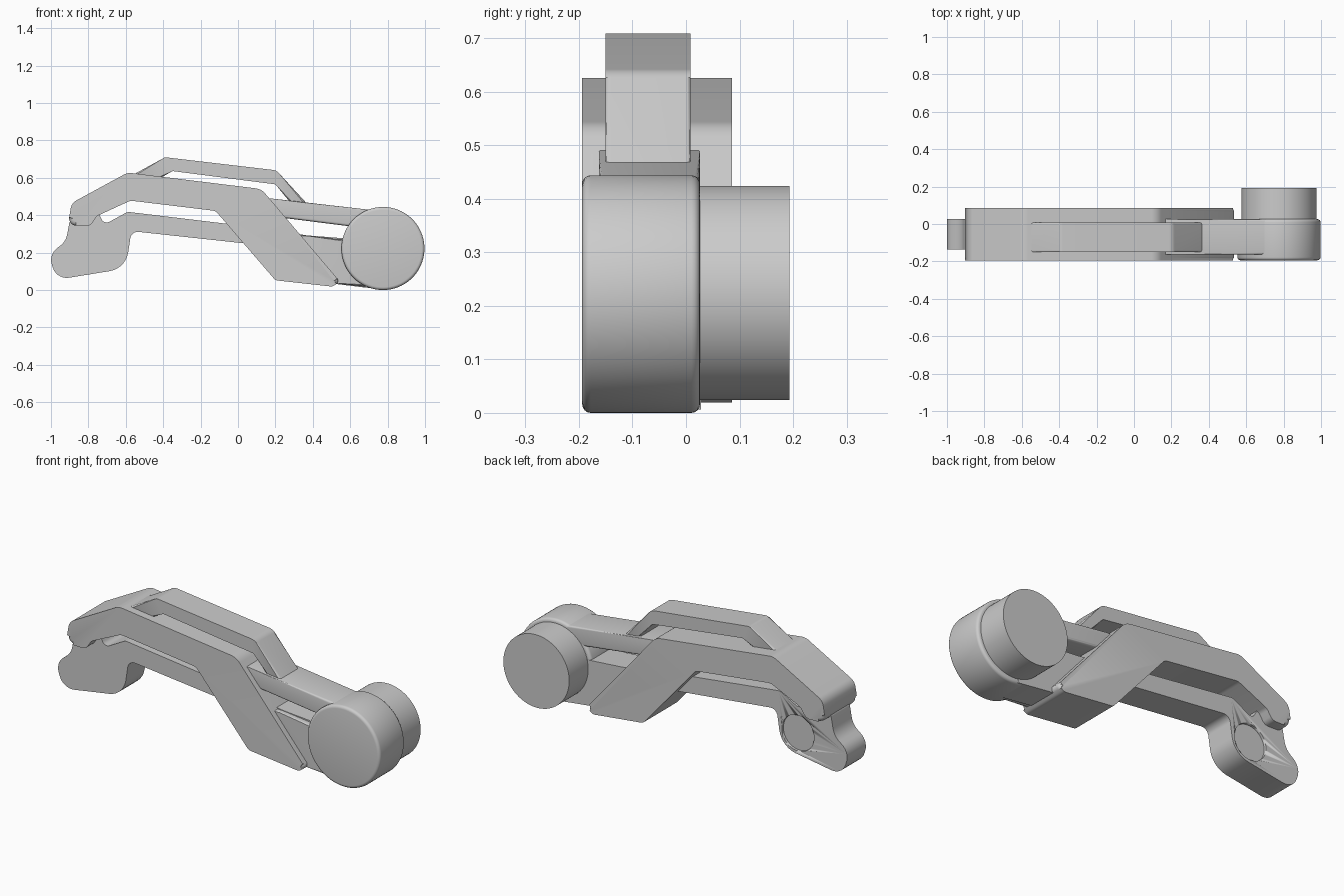
import bpy, bmesh
from math import radians, tan, pi
from mathutils import Vector, Matrix

if "Cube" in bpy.data.objects:
    bpy.data.objects.remove(bpy.data.objects["Cube"])


def rounded(points, steps=7):
    """Outline from (x, z, corner radius) triples, with true fillets."""
    out = []
    n = len(points)
    for i, (x, z, r) in enumerate(points):
        p = Vector((x, z))
        if r == 0:
            out.append(p)
            continue
        a = Vector(points[i - 1][:2]) - p
        b = Vector(points[(i + 1) % n][:2]) - p
        ang = a.angle(b)
        d = min(r / tan(ang / 2), a.length * 0.48, b.length * 0.48)
        s, e = p + a.normalized() * d, p + b.normalized() * d
        c = p + (a.normalized() + b.normalized()).normalized() * (d * tan(ang / 2) / (pow(1 + tan(ang / 2) ** 2, -0.5) * tan(ang / 2)))
        # arc between tangent points around the fillet centre
        u, v = s - c, e - c
        sweep = u.angle_signed(v)
        for k in range(steps + 1):
            out.append(c + Matrix.Rotation(-sweep * k / steps, 2) @ u)
    return out


def finish(name, bm, y0, y1, bevel):
    """Round the rims on both side faces, then smooth-shade."""
    if bevel:
        rims = [e for e in bm.edges
                if abs(e.verts[0].co.y - e.verts[1].co.y) < 1e-5]
        bmesh.ops.bevel(bm, geom=rims, offset=bevel, segments=4, profile=0.5,
                        affect='EDGES', clamp_overlap=True)
    bmesh.ops.recalc_face_normals(bm, faces=bm.faces)
    me = bpy.data.meshes.new(name)
    bm.to_mesh(me)
    bm.free()
    ob = bpy.data.objects.new(name, me)
    bpy.context.collection.objects.link(ob)
    bpy.ops.object.select_all(action='DESELECT')
    ob.select_set(True)
    bpy.context.view_layer.objects.active = ob
    bpy.ops.object.shade_smooth_by_angle(angle=radians(30))
    return ob


def plate(name, points, y0, y1, bevel=0.0):
    bm = bmesh.new()
    outline = rounded(points)
    front = [bm.verts.new((p.x, y0, p.y)) for p in outline]
    back = [bm.verts.new((p.x, y1, p.y)) for p in outline]
    bm.faces.new(front)
    bm.faces.new(back[::-1])
    n = len(outline)
    for i in range(n):
        j = (i + 1) % n
        bm.faces.new((front[i], back[i], back[j], front[j]))
    return finish(name, bm, y0, y1, bevel)


def drum(name, x, z, r, y0, y1, bevel=0.0):
    bm = bmesh.new()
    bmesh.ops.create_cone(bm, cap_ends=True, segments=80, radius1=r, radius2=r,
                          depth=y1 - y0,
                          matrix=Matrix.Translation((x, (y0 + y1) / 2, z))
                          @ Matrix.Rotation(pi / 2, 4, 'X'))
    return finish(name, bm, y0, y1, bevel)


# Lower arm with the hooked jaw at its left end
arm = plate("hook_arm", [
    (-0.90, 0.37, 0.02), (-0.92, 0.26, 0.10), (-1.012, 0.19, 0.09),
    (-0.97, 0.055, 0.085), (-0.60, 0.115, 0.12), (-0.57, 0.315, 0.04),
    (0.03, 0.25, 0), (0.20, 0.09, 0), (0.50, 0.035, 0), (0.74, 0.006, 0),
    (0.78, 0.26, 0), (0.37, 0.292, 0), (0.10, 0.335, 0),
    (-0.59, 0.418, 0.04), (-0.715, 0.35, 0.03), (-0.75, 0.42, 0.02)],
    -0.135, 0.028)

# Shallow round socket on the rear of the jaw
socket = drum("socket_cutter", -0.70, 0.215, 0.098, 0.014, 0.08)
socket.hide_render = True
socket.display_type = 'WIRE'
cut = arm.modifiers.new("socket", 'BOOLEAN')
cut.object = socket
cut.solver = 'EXACT'

# Upper and lower rails running into the pivot drum
plate("upper_rail", [
    (0.05, 0.50, 0), (0.19, 0.488, 0), (0.80, 0.418, 0),
    (0.80, 0.315, 0), (0.05, 0.41, 0)], -0.163, 0.026, 0.014)
plate("lower_rail", [
    (0.15, 0.30, 0), (0.37, 0.290, 0), (0.78, 0.243, 0),
    (0.74, 0.012, 0), (0.50, 0.038, 0), (0.24, 0.08, 0)], -0.163, 0.026, 0.012)

# Cranked outer shell
plate("outer_shell", [
    (-0.89, 0.465, 0.06), (-0.59, 0.628, 0.07), (0.125, 0.54, 0.08),
    (0.545, 0.045, 0.035), (0.505, 0.018, 0.035), (0.20, 0.052, 0.035),
    (-0.12, 0.423, 0.04), (-0.575, 0.478, 0.06), (-0.755, 0.395, 0.04),
    (-0.79, 0.342, 0.04), (-0.91, 0.345, 0.04)], -0.194, 0.086, 0.028)

# Raised frame above the shell
plate("top_frame", [
    (-0.60, 0.595, 0), (-0.39, 0.71, 0.03), (0.205, 0.64, 0.05),
    (0.375, 0.455, 0), (0.29, 0.455, 0), (0.20, 0.565, 0.02),
    (-0.35, 0.636, 0.02), (-0.44, 0.585, 0)], -0.15, 0.008, 0.01)

# Pivot drum and the motor can behind it
drum("pivot_drum", 0.775, 0.222, 0.222, -0.194, 0.026, 0.016)
drum("rear_can", 0.775, 0.224, 0.2, 0.02, 0.193)
